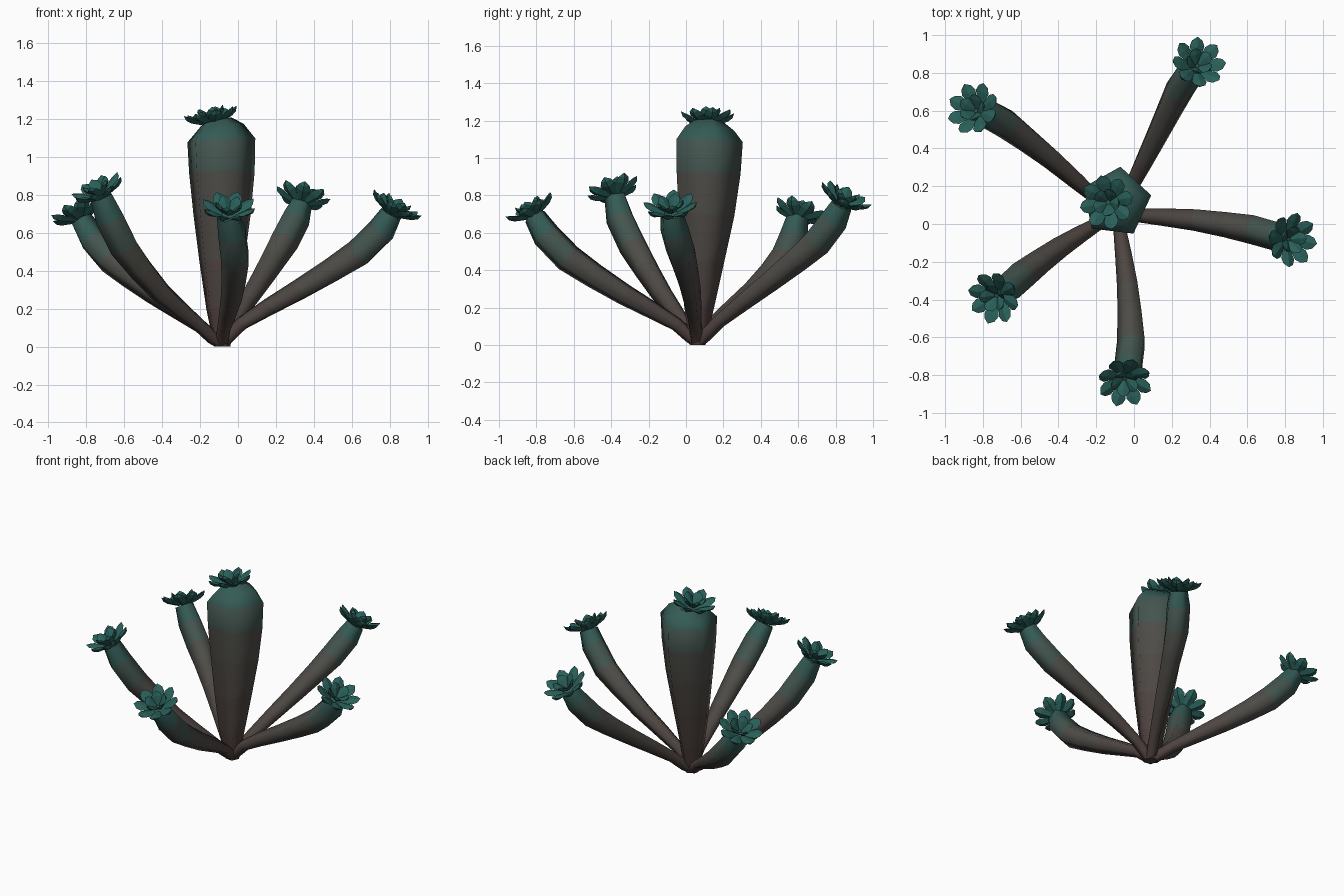
import bpy, bmesh, math
from mathutils import Vector, Matrix

if "Cube" in bpy.data.objects:
    bpy.data.objects.remove(bpy.data.objects["Cube"])

def material(name, col):
    m = bpy.data.materials.new(name)
    m.diffuse_color = (*col, 1)
    m.use_nodes = True
    m.node_tree.nodes["Principled BSDF"].inputs["Base Color"].default_value = m.diffuse_color
    return m

LEAF = material("leaf_teal", (0.022, 0.115, 0.10))
BROWN, GREY, TEAL = (Vector(c) for c in ((0.075, 0.050, 0.046), (0.075, 0.078, 0.068), (0.035, 0.105, 0.092)))
BANDS = 10
BARK = []
for i in range(BANDS):
    t = i / (BANDS - 1)
    c = BROWN.lerp(GREY, t / 0.8) if t < 0.8 else GREY.lerp(TEAL, (t - 0.8) / 0.2)
    BARK.append(material("bark_%d" % i, c))

def link(bm, name, mats):
    bmesh.ops.recalc_face_normals(bm, faces=bm.faces)
    me = bpy.data.meshes.new(name)
    bm.to_mesh(me)
    bm.free()
    for m in mats:
        me.materials.append(m)
    ob = bpy.data.objects.new(name, me)
    bpy.context.collection.objects.link(ob)
    return ob

# Tapered five-sided stem swept along a path, colour blending towards the tip
def stem(name, pts, radii, phase):
    pts = [Vector(p) for p in pts]
    total = sum((b - a).length for a, b in zip(pts, pts[1:]))
    bm = bmesh.new()
    rings, along, d = [], [], 0
    for i, p in enumerate(pts):
        d += (p - pts[i - 1]).length if i else 0
        along.append(d / total)
        axis = (pts[min(i + 1, len(pts) - 1)] - pts[max(i - 1, 0)]).normalized()
        if i == 0:
            axis = Vector((0, 0, 1))
        u = (Vector((1, 0, 0)) - axis * axis.x).normalized() if abs(axis.x) < 0.9 else \
            (Vector((0, 1, 0)) - axis * axis.y).normalized()
        if abs(axis.x) >= 0.9:
            u = u.cross(axis)
        v = axis.cross(u)
        angs = [phase + math.tau * k / 5 for k in range(5)]
        rings.append([bm.verts.new(p + radii[i] * (u * math.cos(a) + v * math.sin(a))) for a in angs])
    for i in range(len(rings) - 1):
        for k in range(5):
            f = bm.faces.new((rings[i][k], rings[i][(k + 1) % 5], rings[i + 1][(k + 1) % 5], rings[i + 1][k]))
            f.smooth = True
            f.material_index = min(BANDS - 1, int((along[i] + along[i + 1]) / 2 * BANDS))
    bm.faces.new(rings[0][::-1])
    bm.faces.new(rings[-1]).material_index = BANDS - 1
    return link(bm, name, BARK)

# One pointed, faceted leaf: length along x, ridge above, keel below
def leaf(bm, M, length, width):
    prof = [(0, 0.22), (0.6, 0.5), (0.84, 0.36)]
    rings = []
    for x, w in prof:
        t = 0.22 * w * width
        rings.append([bm.verts.new(M @ Vector(c)) for c in (
            (x * length, w * width, 0), (x * length, 0, t * 1.2),
            (x * length, -w * width, 0), (x * length, 0, -t * 2.2))])
    tip = bm.verts.new(M @ Vector((length, 0, 0.006)))
    for a, b in zip(rings, rings[1:]):
        for k in range(4):
            bm.faces.new((a[k], a[(k + 1) % 4], b[(k + 1) % 4], b[k]))
    for k in range(4):
        bm.faces.new((rings[-1][k], rings[-1][(k + 1) % 4], tip))
    bm.faces.new(rings[0][::-1])

# Rosette: (count, start radius, height, elevation, length, width) for each ring
def rosette(name, centre, normal, spin):
    q = Vector(normal).to_track_quat('Z', 'Y').to_matrix().to_4x4()
    base = Matrix.Translation(centre) @ q
    bm = bmesh.new()
    for n, r, h, el, ln, w in ((8, 0.035, -0.005, 28, 0.128, 0.080), (5, 0.012, 0.005, 48, 0.095, 0.070)):
        for k in range(n):
            M = base @ Matrix.Rotation(spin + math.tau * k / n, 4, 'Z') @ \
                Matrix.Translation((r, 0, h)) @ Matrix.Rotation(-math.radians(el), 4, 'Y')
            leaf(bm, M, ln, w)
    return link(bm, name, [LEAF])

ROOT = (-0.085, 0.06, 0.0)

# Thick central trunk
stem("trunk", [ROOT, (-0.09, 0.065, 0.2), (-0.09, 0.08, 0.45), (-0.09, 0.1, 0.7), (-0.092, 0.11, 0.92),
               (-0.095, 0.115, 1.09), (-0.105, 0.118, 1.15), (-0.115, 0.12, 1.19)],
     [0.045, 0.085, 0.125, 0.16, 0.183, 0.19, 0.14, 0.085], math.radians(83))
rosette("trunk_rosette", (-0.135, 0.115, 1.185), (-0.2, 0.0, 1), 0.2)

# Five outer branches: path after the root, then rosette centre
BRANCHES = {
    "right": [(0.02, 0.045, 0.12), (0.33, 0.02, 0.30), (0.64, -0.03, 0.49), (0.76, -0.065, 0.61), (0.81, -0.08, 0.70)],
    "back": [(-0.02, 0.18, 0.13), (0.12, 0.46, 0.35), (0.24, 0.7, 0.55), (0.30, 0.79, 0.67), (0.33, 0.83, 0.75)],
    "back_left": [(-0.2, 0.14, 0.11), (-0.44, 0.35, 0.28), (-0.67, 0.525, 0.46), (-0.77, 0.575, 0.57), (-0.83, 0.595, 0.67)],
    "front_left": [(-0.2, -0.005, 0.11), (-0.40, -0.13, 0.28), (-0.6, -0.28, 0.53), (-0.675, -0.35, 0.68), (-0.72, -0.375, 0.79)],
    "front": [(-0.07, -0.05, 0.11), (-0.03, -0.33, 0.27), (-0.01, -0.63, 0.465), (-0.025, -0.75, 0.59), (-0.05, -0.81, 0.69)],
}
R = [0.036, 0.038, 0.06, 0.081, 0.08, 0.062]
for i, (side, p) in enumerate(BRANCHES.items()):
    ps = [Vector(ROOT)] + [Vector(q) for q in p]
    # subdivide the path smoothly
    path, rad = [], []
    for j in range(len(ps) - 1):
        a, b, c, d = ps[max(j - 1, 0)], ps[j], ps[j + 1], ps[min(j + 2, len(ps) - 1)]
        for t in ((0, 0.5) if j < 3 else (0,)):
            path.append(0.5 * (2 * b + (c - a) * t + (2 * a - 5 * b + 4 * c - d) * t * t + (3 * b - a - 3 * c + d) * t ** 3))
            rad.append(R[j] + (R[j + 1] - R[j]) * t)
    stem(side + "_branch", path + [ps[-1]], rad + [R[-1]], 0.4 + i)
    out = (ps[-1] - Vector(ROOT))
    out.z = 0
    n = out.normalized() * 0.55 + Vector((0, 0, 1))
    rosette(side + "_rosette", ps[-1] + n.normalized() * 0.01, n, 0.5 * i)
